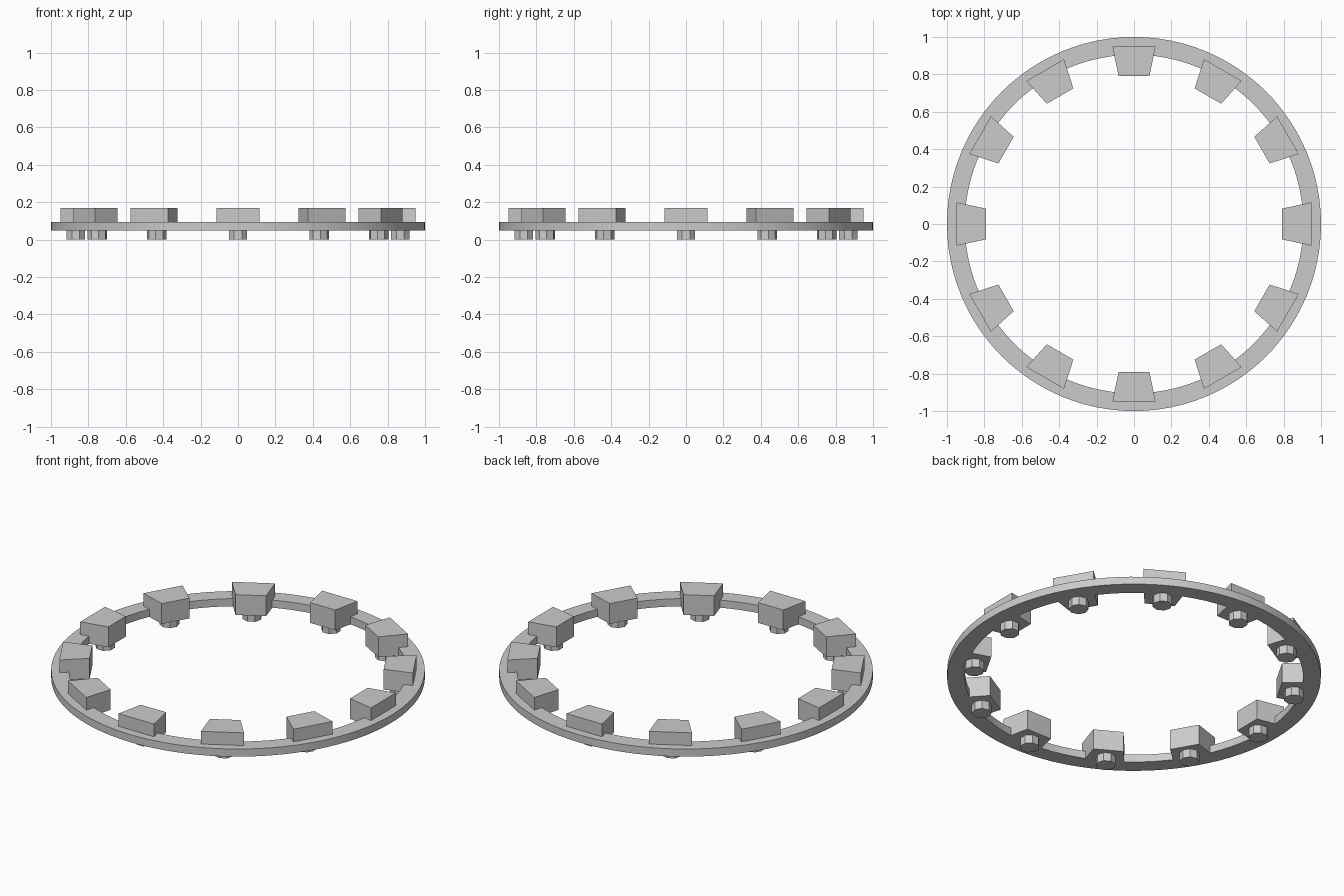
import bpy
import bmesh
from math import cos, sin, pi, radians

cube = bpy.data.objects.get("Cube")
if cube:
    bpy.data.objects.remove(cube, do_unlink=True)

COUNT = 12
RING_BOTTOM, RING_TOP, BLOCK_TOP = 0.05, 0.095, 0.17

grey = bpy.data.materials.new("plain grey")
grey.use_nodes = True
grey.diffuse_color = (0.6, 0.6, 0.6, 1)
grey.node_tree.nodes["Principled BSDF"].inputs["Base Color"].default_value = (0.6, 0.6, 0.6, 1)


def finish(name, bm):
    bmesh.ops.recalc_face_normals(bm, faces=bm.faces)
    mesh = bpy.data.meshes.new(name)
    bm.to_mesh(mesh)
    bm.free()
    mesh.materials.append(grey)
    obj = bpy.data.objects.new(name, mesh)
    bpy.context.collection.objects.link(obj)
    return obj


def prism(name, outline, bottom, top, angle):
    """Extrude a flat outline upward and turn it about the ring's centre."""
    bm = bmesh.new()
    low = [bm.verts.new((x, y, bottom)) for x, y in outline]
    high = [bm.verts.new((x, y, top)) for x, y in outline]
    bm.faces.new(low)
    bm.faces.new(high)
    for i in range(len(low)):
        j = (i + 1) % len(low)
        bm.faces.new((low[i], low[j], high[j], high[i]))
    obj = finish(name, bm)
    obj.rotation_euler.z = angle
    return obj


# Flat ring: a rectangular section swept around the centre
bm = bmesh.new()
section = [(0.905, RING_BOTTOM), (1, RING_BOTTOM), (1, RING_TOP), (0.905, RING_TOP)]
steps = 96
loops = [[bm.verts.new((r * cos(2 * pi * s / steps), r * sin(2 * pi * s / steps), z))
          for r, z in section] for s in range(steps)]
for s in range(steps):
    a, b = loops[s], loops[(s + 1) % steps]
    for i in range(4):
        j = (i + 1) % 4
        bm.faces.new((a[i], b[i], b[j], a[j]))
ring = finish("ring", bm)
bpy.ops.object.select_all(action="DESELECT")
ring.select_set(True)
bpy.context.view_layer.objects.active = ring
bpy.ops.object.shade_smooth_by_angle(angle=radians(30))

# Tapered blocks on the inner rim, each with a short peg underneath
block_outline = [(-0.116, -0.95), (0.116, -0.95), (0.082, -0.79), (-0.082, -0.79)]
peg_outline = [(0.053 * cos(pi * (i + 0.5) / 4), -0.868 + 0.053 * sin(pi * (i + 0.5) / 4))
               for i in range(8)]
for n in range(COUNT):
    turn = 2 * pi * n / COUNT
    prism(f"block_{n + 1}", block_outline, RING_BOTTOM, BLOCK_TOP, turn)
    prism(f"peg_{n + 1}", peg_outline, 0, RING_BOTTOM, turn)
